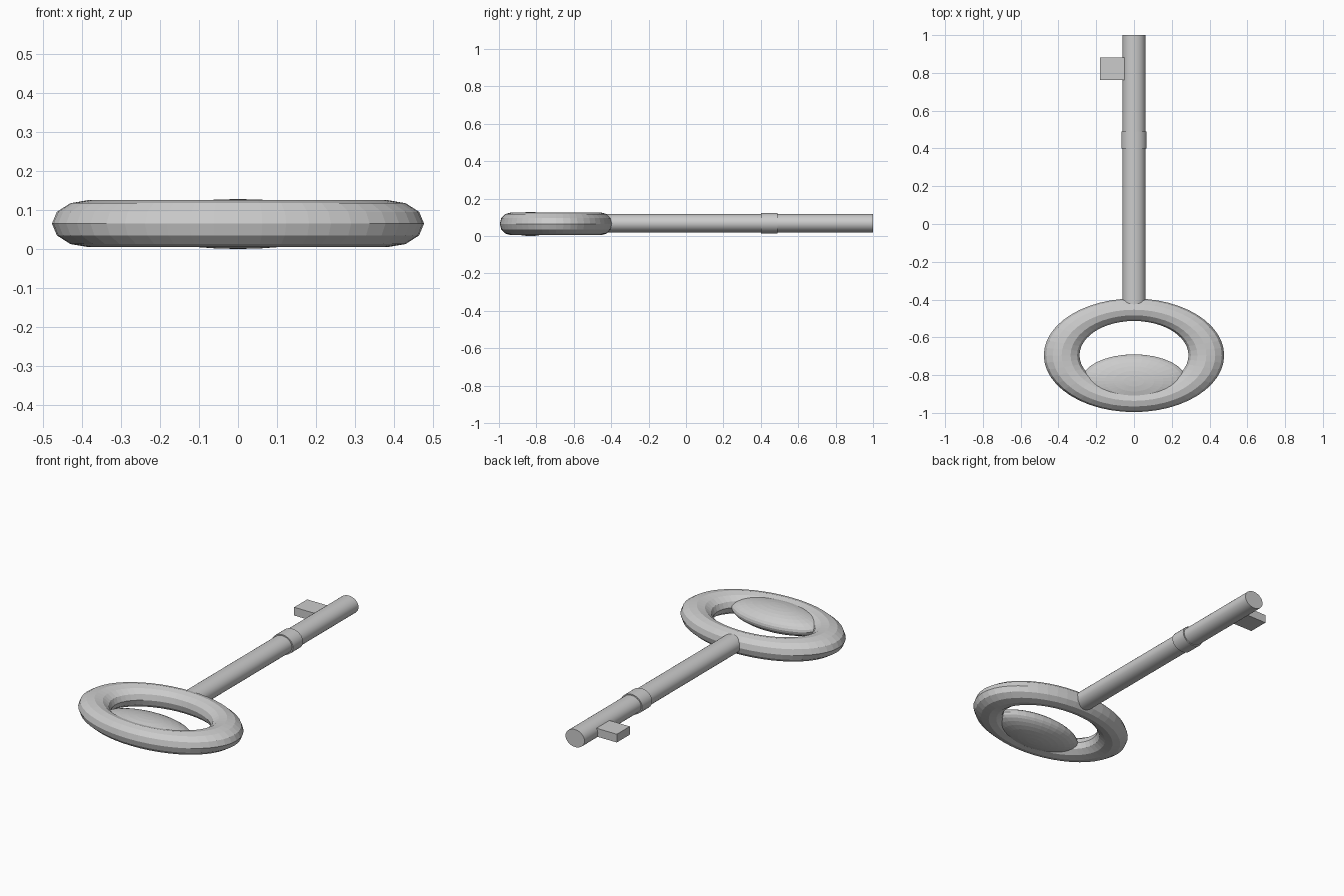
import bpy
import math

cube = bpy.data.objects.get("Cube")
if cube:
    bpy.data.objects.remove(cube, do_unlink=True)

# Single plain metal colour
GREY = (0.6, 0.6, 0.6, 1.0)
metal = bpy.data.materials.new("grey metal")
metal.use_nodes = True
metal.diffuse_color = GREY
metal.node_tree.nodes["Principled BSDF"].inputs["Base Color"].default_value = GREY


def finish(name, scale=(1, 1, 1)):
    """Name, scale and colour the primitive just added."""
    part = bpy.context.object
    part.name = name
    part.scale = scale
    bpy.ops.object.transform_apply(location=False, rotation=True, scale=True)
    part.data.materials.append(metal)
    return part


def rod(name, y0, y1, rx, rz):
    """Oval rod lying along y."""
    bpy.ops.mesh.primitive_cylinder_add(
        vertices=32, radius=1, depth=1,
        location=(0, (y0 + y1) / 2, 0.068), rotation=(math.pi / 2, 0, 0))
    finish(name, (rx, rz, y1 - y0))
    bpy.ops.object.shade_smooth_by_angle()


# Oval handle ring
bpy.ops.mesh.primitive_torus_add(
    major_segments=48, minor_segments=12, major_radius=0.383,
    minor_radius=0.0945, location=(0, -0.695, 0.065))
finish("handle_ring", (1, 0.63, 0.64))

# Flattened boss set in the lower part of the ring
bpy.ops.mesh.primitive_uv_sphere_add(
    segments=32, ring_count=16, radius=1, location=(0, -0.832, 0.064))
finish("handle_boss", (0.28, 0.142, 0.064))

# Shaft and its collar
rod("shaft", -0.45, 1.0, 0.06, 0.05)
rod("collar", 0.4, 0.49, 0.067, 0.056)

# Bit near the tip
bpy.ops.mesh.primitive_cube_add(size=1, location=(-0.105, 0.822, 0.07))
finish("key_bit", (0.15, 0.117, 0.047))
